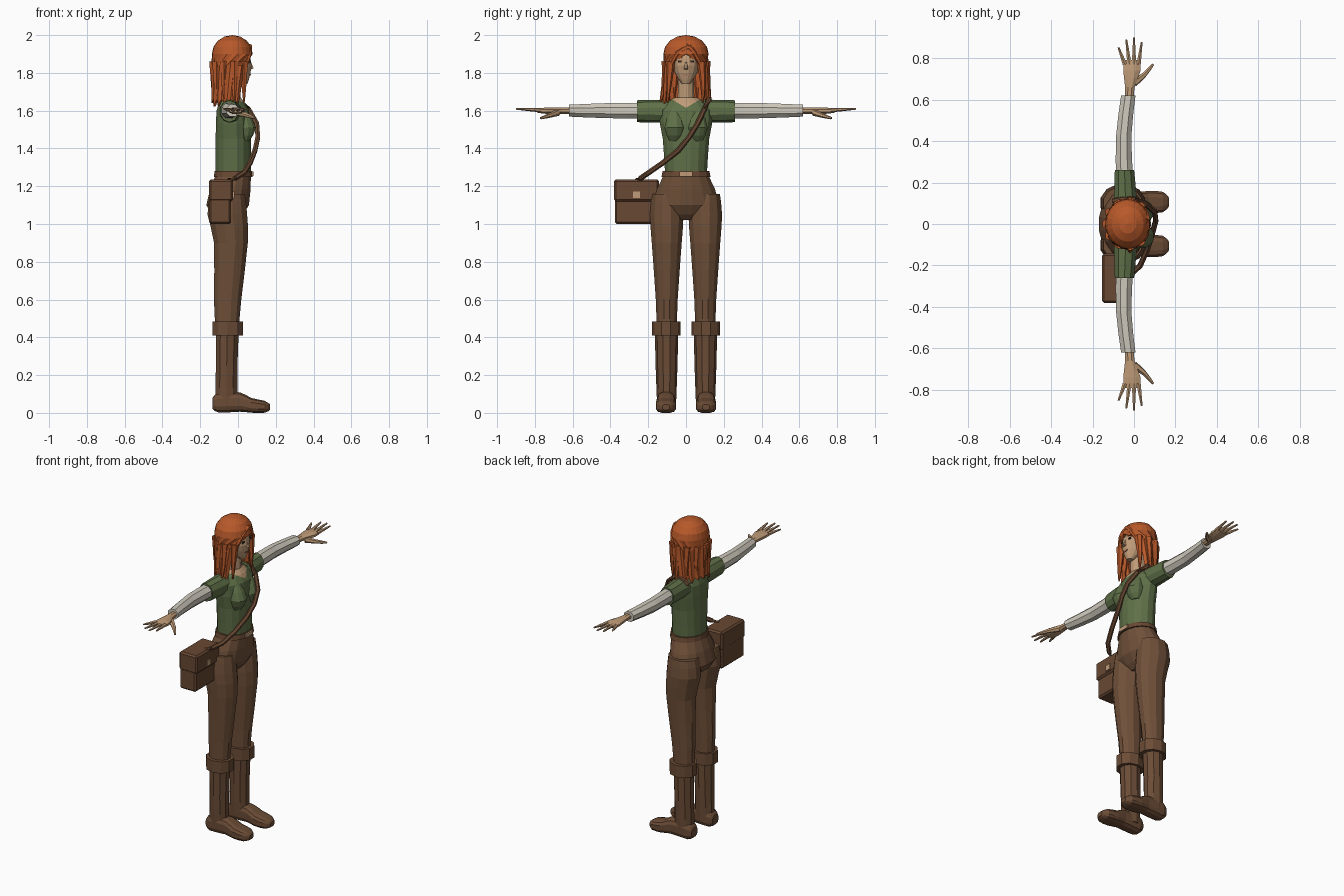
import bpy
import bmesh
import random
from math import sin, cos, pi, radians
from mathutils import Vector

if "Cube" in bpy.data.objects:
    bpy.data.objects.remove(bpy.data.objects["Cube"])
random.seed(4)


def material(name, hex_code):
    srgb = [channel / 255 for channel in bytes.fromhex(hex_code)]
    colour = [((c + .055) / 1.055) ** 2.4 for c in srgb] + [1]
    mat = bpy.data.materials.new(name)
    mat.use_nodes = True
    mat.diffuse_color = colour
    mat.node_tree.nodes["Principled BSDF"].inputs["Base Color"].default_value = colour
    return mat


SKIN = material("skin", "c09c78")
HAIR = material("ginger hair", "b8592a")
GREEN = material("green shirt", "5f7048")
CREAM = material("cream sleeve", "cfc9bc")
BROWN = material("brown trousers", "6f5039")
BOOT = material("brown boots", "6b4c36")
LEATHER = material("bag leather", "684832")
DARK = material("dark eyes", "3a2a20")
LIPS = material("lips", "a8745c")


def finish(name, bm, mat, mirror=False):
    """Make a flat-shaded object, optionally mirrored from left to right."""
    bmesh.ops.recalc_face_normals(bm, faces=bm.faces)
    mesh = bpy.data.meshes.new(name)
    bm.to_mesh(mesh)
    bm.free()
    mesh.materials.append(mat)
    obj = bpy.data.objects.new(name, mesh)
    bpy.context.scene.collection.objects.link(obj)
    if mirror:
        modifier = obj.modifiers.new("mirror", "MIRROR")
        modifier.use_axis = (False, True, False)
    return obj


def smooth_path(keys, steps=2):
    """Curve smoothly through a few key points of any dimension."""
    keys = [Vector(key) for key in keys]
    padded = [keys[0]] + keys + [keys[-1]]
    path = []
    for before, start, end, after in zip(padded, padded[1:], padded[2:], padded[3:]):
        for step in range(steps):
            t = step / steps
            bend_in = (end - before) / 2
            bend_out = (after - start) / 2
            rise = t * t * (3 - 2 * t)
            path.append(start.lerp(end, rise) + bend_in * t * (1 - t) ** 2 - bend_out * t * t * (1 - t))
    return path + [keys[-1]]


def skin_rings(bm, rings):
    for lower, upper in zip(rings, rings[1:]):
        for i in range(len(lower)):
            j = (i + 1) % len(lower)
            bm.faces.new((lower[i], lower[j], upper[j], upper[i]))
    bm.faces.new(rings[0])
    bm.faces.new(rings[-1])


def loft(name, axis, keys, mat, centre=0, sides=12, power=1, mirror=False):
    """Each key is a position on the axis, a low edge, a high edge and a half width."""
    bm = bmesh.new()
    rings = []
    for along, low, high, half in smooth_path(keys):
        ring = []
        for i in range(sides):
            angle = 2 * pi * (i + .5) / sides
            c, s = cos(angle), sin(angle)
            u = (low + high) / 2 + (high - low) / 2 * c * abs(c) ** (power - 1)
            v = centre + half * s * abs(s) ** (power - 1)
            spot = {"x": (along, v, u), "y": (u, along, v), "z": (u, v, along)}[axis]
            ring.append(bm.verts.new(spot))
        rings.append(ring)
    skin_rings(bm, rings)
    return finish(name, bm, mat, mirror)


def tube(name, keys, start_radius, end_radius, mat, mirror=False):
    """A six-sided, evenly tapered tube along a smooth path."""
    bm = bmesh.new()
    path = smooth_path(keys)
    last = len(path) - 1
    rings = []
    for k, point in enumerate(path):
        direction = (path[min(k + 1, last)] - path[max(k - 1, 0)]).normalized()
        across = direction.orthogonal() if abs(direction.x) > .8 else direction.cross(Vector((1, 0, 0)))
        across.normalize()
        other = direction.cross(across)
        radius = start_radius + (end_radius - start_radius) * k / last
        rings.append([bm.verts.new(point + radius * (across * cos(a * pi / 3) + other * sin(a * pi / 3)))
                      for a in range(6)])
    skin_rings(bm, rings)
    return finish(name, bm, mat, mirror)


def box(name, centre, size, mat, bevel=0, mirror=False):
    bm = bmesh.new()
    bmesh.ops.create_cube(bm, size=1)
    bmesh.ops.scale(bm, vec=size, verts=bm.verts)
    bmesh.ops.translate(bm, vec=centre, verts=bm.verts)
    if bevel:
        bmesh.ops.bevel(bm, geom=bm.edges[:], offset=bevel, segments=1, affect="EDGES")
    return finish(name, bm, mat, mirror)


# Head, neck and face
loft("head", "z", [(1.74, .01, .05, .02), (1.8, -.07, .068, .06), (1.88, -.11, .068, .075),
                   (1.97, -.06, 0, .03)], SKIN, sides=14)
loft("neck", "z", [(1.6, -.1, .03, .06), (1.66, -.085, .015, .046), (1.8, -.07, .02, .044)], SKIN)
tube("nose", [(.06, 0, 1.87), (.073, 0, 1.82)], .005, .012, SKIN)
box("eyes", (.061, .031, 1.86), (.008, .022, .011), DARK, mirror=True)
box("brows", (.061, .031, 1.88), (.008, .03, .005), HAIR, mirror=True)
box("mouth", (.063, 0, 1.79), (.009, .032, .009), LIPS)

# Hair shell: a dome, then open arcs around the face with a ragged hem
bm = bmesh.new()
arc = 24
previous = None
for level in range(9):
    below = max(level - 4, 0)
    tilt = min(level / 4, 1) * pi / 2
    height = 1.9 + .1 * cos(tilt) - .06 * below
    gap = 48 + 5 * below if below else 0
    row = []
    for i in range(arc + 1):
        angle = radians(gap + (360 - 2 * gap) * i / arc)
        wave = sin(tilt) * (1 + (.04 if i % 2 else -.03) * bool(below))
        drop = random.uniform(.01, .04) * (i % 2) if level == 8 else 0
        row.append(bm.verts.new((-.03 + .108 * wave * cos(angle), .12 * wave * sin(angle), height - drop)))
    if previous:
        for i in range(arc):
            bm.faces.new((previous[i], previous[i + 1], row[i + 1], row[i]))
    previous = row
bmesh.ops.remove_doubles(bm, verts=bm.verts, dist=.0005)
hair = finish("hair", bm, HAIR)
hair.modifiers.new("thickness", "SOLIDIFY").thickness = .012

# Loose hanging locks and a swept fringe
for index, degrees in enumerate(range(52, 309, 32)):
    angle = radians(degrees)
    x, y = .1 * cos(angle) - .03, .115 * sin(angle)
    flare = random.uniform(.95, 1.25)
    tube(f"hair_lock_{index}", [(x, y * .9, 1.86), (x, y, 1.74), (x, y * flare, random.uniform(1.6, 1.67))],
         .026, .004, HAIR)
for side, name in ((-1, "right"), (1, "left")):
    tube("fringe_" + name, [(.06, .015, 1.94), (.06, .045 * side, 1.905), (.04, .08 * side, 1.84)],
         .016, .012, HAIR)

# Shirt, with a V neckline cut into the top
shirt = loft("shirt", "z", [(1.25, -.12, .07, .112), (1.45, -.12, .07, .125), (1.6, -.115, .06, .145),
                            (1.67, -.09, .015, .06)], GREEN, sides=16)
bm = bmesh.new()
bm.from_mesh(shirt.data)
neck_low, neck_slope = 1.615, .6
for side in (-1, 1):
    bmesh.ops.bisect_plane(bm, geom=bm.verts[:] + bm.edges[:] + bm.faces[:],
                           plane_co=(0, 0, neck_low), plane_no=(0, neck_slope * side, 1))
for face in bm.faces:
    middle = face.calc_center_median()
    face.material_index = int(middle.z > neck_low + neck_slope * abs(middle.y) and middle.x > -.05)
bm.to_mesh(shirt.data)
bm.free()
shirt.data.materials.append(SKIN)
loft("bust", "z", [(1.44, .02, .06, .03), (1.51, -.01, .097, .056), (1.6, 0, .05, .03)], GREEN,
     centre=.06, mirror=True)

# Arms and palms
loft("short_sleeve", "y", [(.09, -.1, .02, .062), (.26, -.095, .003, .058)], GREEN, 1.597, 10, mirror=True)
loft("long_sleeve", "y", [(.22, -.09, 0, .045), (.42, -.09, -.01, .043), (.62, -.065, .01, .034)],
     CREAM, 1.6, 8, mirror=True)
loft("palm", "y", [(.6, -.045, 0, .018), (.66, -.045, .005, .018), (.74, -.055, .035, .018),
                   (.79, -.053, .03, .011)], SKIN, 1.6, 8, mirror=True)

# Fingers fan out from the palm
for index, name in enumerate(("little", "ring", "middle", "index")):
    root = .022 * index - .044
    tip = .9 - .015 * (index - 1.8) ** 2
    tube(name + "_finger", [(root, .77, 1.603), (root * 1.7, tip, 1.61)], .012, .005, SKIN, True)
tube("thumb", [(0, .68, 1.59), (.05, .72, 1.575), (.092, .77, 1.56)], .019, .006, SKIN, True)

# Trousers, belt and buckle
loft("hips", "z", [(1.26, -.12, .07, .12), (1.1, -.17, .06, .182), (1.02, -.1, 0, .1)], BROWN, sides=16)
loft("trouser_leg", "z", [(1.16, -.15, .04, .08), (1.05, -.165, .052, .092), (.9, -.13, .055, .082),
                          (.6, -.13, .02, .06), (.43, -.12, .005, .055)], BROWN, .102, mirror=True)
loft("belt", "z", [(1.25, -.13, .08, .132), (1.28, -.125, .075, .126)], LEATHER, sides=16)
box("belt_buckle", (.078, 0, 1.265), (.009, .07, .024), SKIN)

# Boots
loft("boot_shaft", "z", [(.45, -.12, .008, .062), (.25, -.12, 0, .058), (.04, -.125, 0, .05)], BOOT, .103, 10,
     mirror=True)
loft("boot_cuff", "z", [(.41, -.14, .03, .076), (.485, -.14, .03, .076)], BOOT, .105, 10, mirror=True)
loft("boot_foot", "x", [(-.135, .02, .08, .03), (-.1, 0, .11, .047), (.01, .005, .11, .048),
                        (.07, 0, .08, .055), (.14, 0, .065, .05), (.17, .015, .045, .02)],
     BOOT, .106, power=.7, mirror=True)

# Shoulder bag and strap
box("bag", (-.095, -.262, 1.113), (.115, .23, .226), LEATHER, .01)
box("bag_flap", (-.09, -.262, 1.178), (.128, .238, .116), LEATHER, .01)
box("bag_clasp", (-.024, -.262, 1.155), (.009, .036, .036), SKIN)
tube("bag_strap", [(-.05, -.26, 1.23), (.03, -.2, 1.27), (.09, -.04, 1.39), (.1, .06, 1.53),
                   (0, .12, 1.66), (-.1, .11, 1.63)], .014, .014, LEATHER)
